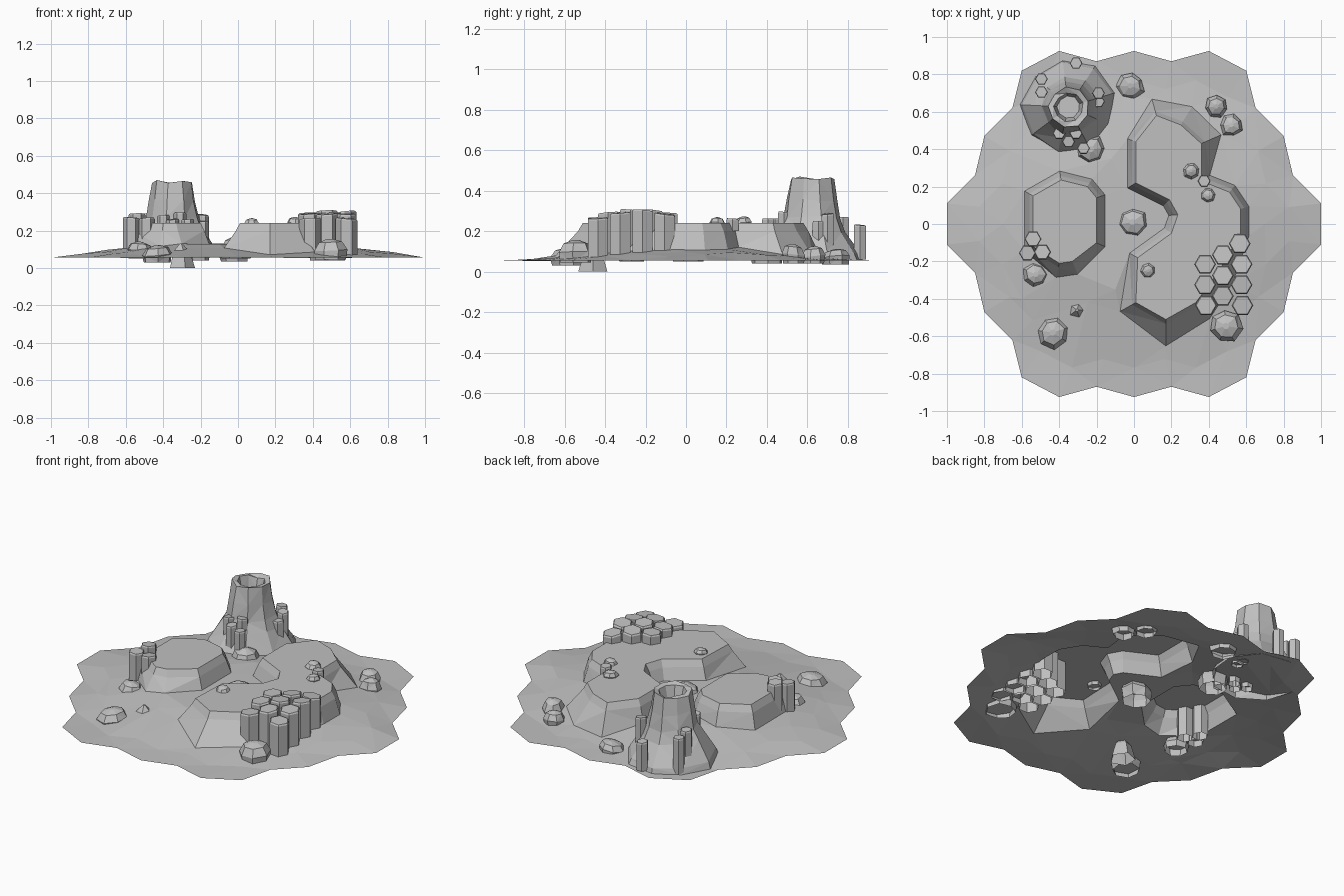
import bpy, bmesh, math, random
from mathutils import Vector
from mathutils.geometry import delaunay_2d_cdt

random.seed(4)
cube = bpy.data.objects.get("Cube")
if cube:
    bpy.data.objects.remove(cube, do_unlink=True)

grey = bpy.data.materials.new("stone_grey")
grey.use_nodes = True
GREY = (0.53, 0.53, 0.53, 1)
grey.diffuse_color = GREY
grey.node_tree.nodes["Principled BSDF"].inputs["Base Color"].default_value = GREY


def finish(name, bm):
    mesh = bpy.data.meshes.new(name)
    bm.to_mesh(mesh)
    bm.free()
    mesh.materials.append(grey)
    obj = bpy.data.objects.new(name, mesh)
    bpy.context.collection.objects.link(obj)


def stack(name, x, y, rings, sides, jitter=0.0, turn=0.0, tilt=0.0, rough=0.0):
    """Shell of stacked polygon rings (radius, height), open underneath."""
    bm = bmesh.new()
    slope = [random.uniform(-tilt, tilt) for _ in range(2)]
    wobble = [1 + random.uniform(-jitter, jitter) for _ in range(sides)]
    loops = []
    for level, (radius, z) in enumerate(rings):
        loop = []
        for i in range(sides):
            a = turn + math.tau * i / sides
            r = radius * wobble[i] * (1 + random.uniform(-jitter, jitter) / 2)
            dx, dy = r * math.cos(a), r * math.sin(a)
            lift = slope[0] * dx + slope[1] * dy + random.uniform(-rough, rough) if level else 0
            loop.append(bm.verts.new((x + dx, y + dy, z + lift)))
        loops.append(loop)
    for low, high in zip(loops, loops[1:]):
        for i in range(sides):
            j = (i + 1) % sides
            bm.faces.new((low[i], low[j], high[j], high[i]))
    bm.faces.new(loops[-1])
    bmesh.ops.triangulate(bm, faces=[f for f in bm.faces if jitter and len(f.verts) == 4])
    finish(name, bm)


def outset(points, amount, front=0.0, back=0.0):
    """Push a counter-clockwise contour outward, further at its front and back ends."""
    result = []
    for i, p in enumerate(points):
        p = Vector(p)
        a = (p - Vector(points[i - 1])).normalized()
        b = (Vector(points[(i + 1) % len(points)]) - p).normalized()
        n = Vector((a.y + b.y, -a.x - b.x)).normalized()
        reach = amount * min(1.4, 1 / max(0.4, n.dot(Vector((a.y, -a.x)))))
        if p.y < -0.19:
            reach += front * max(0, -n.y)
        if p.y > 0.4:
            reach += back * max(0, n.x + n.y)
        result.append(p + n * reach)
    return result


def ground(x, y):
    return min(0.13, max(0.055, 0.055 + 0.14 * (1 - math.hypot(x, y / 0.75))))


# Scalloped shoreline, mirrored from one quarter
quarter = [(1, .11), (.85, .26), (.8, .47), (.65, .62), (.6, .82),
           (.4, .925), (.2, .87), (0, .925)]
shore = sorted({(sx * x + 0.0, sy * y) for x, y in quarter for sx in (1, -1) for sy in (1, -1)},
               key=lambda p: math.atan2(p[1], p[0]))

# Flat tops of the two plateaus
round_top = [(-.54, .15), (-.54, -.12), (-.4, -.21), (-.33, -.2),
             (-.2, -.1), (-.2, .14), (-.25, .2), (-.39, .235)]
curved_top = [(.01, .44), (.01, .22), (.19, .13), (.235, .05), (.2, -.05), (.02, -.18),
              (.01, -.42), (.17, -.51), (.33, -.42), (.45, -.26), (.57, -.05), (.57, .08),
              (.51, .17), (.36, .23), (.36, .43), (.25, .53), (.12, .58)]

# Terrain sheet: contours joined by a constrained triangulation
points, heights, edges = [], [], []


def contour(loop, height):
    start, n = len(points), len(loop)
    for x, y in loop:
        points.append(Vector((x, y)))
        heights.append(height(x, y))
    edges.extend((start + i, start + (i + 1) % n) for i in range(n))


contour(shore, lambda x, y: 0.055)
for top, front, back in ((round_top, 0.03, 0), (curved_top, 0.09, 0.05)):
    contour(top, lambda x, y: 0.24)
    contour(outset(top, 0.02), lambda x, y: 0.2)
    contour(outset(top, 0.045, front, back), ground)
for x, y in shore:
    points.append(Vector((x, y)) * 0.83)
    heights.append(ground(x * .83, y * .83) + random.uniform(-.004, .008))
for x, y in ((-.02, 0), (-.1, -.35), (-.25, -.42), (-.12, .35), (-.7, 0), (.7, 0), (-.6, -.4)):
    points.append(Vector((x, y)))
    heights.append(ground(x, y))

flat, _, faces, origin, _, _ = delaunay_2d_cdt(points, edges, [], 1, 1e-5)
bm = bmesh.new()
verts = [bm.verts.new((p.x, p.y, heights[o[0]] if o else ground(p.x, p.y)))
         for p, o in zip(flat, origin)]
for f in faces:
    face = bm.faces.new([verts[i] for i in f])
    face.normal_update()
    if face.normal.z < 0:
        face.normal_flip()
level = [e for e in bm.edges if all(v.co.z > 0.239 for v in e.verts) and not e.is_boundary
         and all(f.normal.z > 0.999 for f in e.link_faces)]
bmesh.ops.dissolve_edges(bm, edges=level, use_verts=False)
finish("island_terrain", bm)

# Volcano with a ragged rim and sunken crater
stack("volcano", -.35, .625,
      [(.25, .055), (.235, .1), (.165, .2), (.138, .27), (.122, .36), (.106, .46),
       (.075, .45), (.058, .38)],
      9, jitter=0.06, turn=0.3, tilt=0.04, rough=0.01)


# Hexagonal basalt columns: x, y, top height
def columns(name, radius, base, spots):
    for i, (x, y, top) in enumerate(spots, 1):
        stack(f"{name}_{i}", x, y, [(radius, base), (radius, top - .008), (radius * .9, top)],
              6, tilt=0.12)


columns("large_column", .058, .06, [
    (.565, -.105, .285), (.475, -.165, .3), (.38, -.215, .295), (.575, -.215, .3),
    (.475, -.275, .305), (.38, -.325, .29), (.575, -.325, .29), (.475, -.385, .29),
    (.385, -.435, .265), (.58, -.435, .265)])
columns("side_column", .045, .065, [(-.54, -.08, .29), (-.57, -.155, .27), (-.49, -.15, .265)])
columns("volcano_column", .034, .06, [
    (-.495, .775, .27), (-.495, .705, .29), (-.31, .86, .23), (-.19, .7, .285), (-.19, .655, .25),
    (-.4, .485, .28), (-.35, .44, .26), (-.31, .485, .295), (-.27, .405, .26)])
columns("plateau_column", .034, .2, [(.375, .23, .262)])

# Scattered boulders: x, y, radius, bottom, top
boulders = [(-.02, .74, .075, .035, .11), (.44, .63, .06, .04, .125), (.52, .53, .063, .04, .135),
            (-.23, .4, .083, .04, .165), (-.01, .01, .088, .05, .17), (.305, .285, .044, .22, .272),
            (.395, .155, .038, .22, .268), (.075, -.25, .038, .22, .265),
            (-.525, -.27, .07, .05, .14), (-.435, -.58, .085, .03, .12),
            (.49, -.545, .09, .045, .155)]
for i, (x, y, r, low, high) in enumerate(boulders, 1):
    rise = high - low
    stack(f"boulder_{i}", x, y, [(r * .9, low), (r, low + rise * .45), (r * .72, low + rise * .85),
                                 (r * .2, high)],
          7, jitter=0.09, turn=random.random(), tilt=0.15)

# Pointed boulder reaching down below the ground
stack("pointed_boulder", -.305, -.46, [(.075, 0), (.05, .085), (.008, .13)], 5, jitter=0.08)
